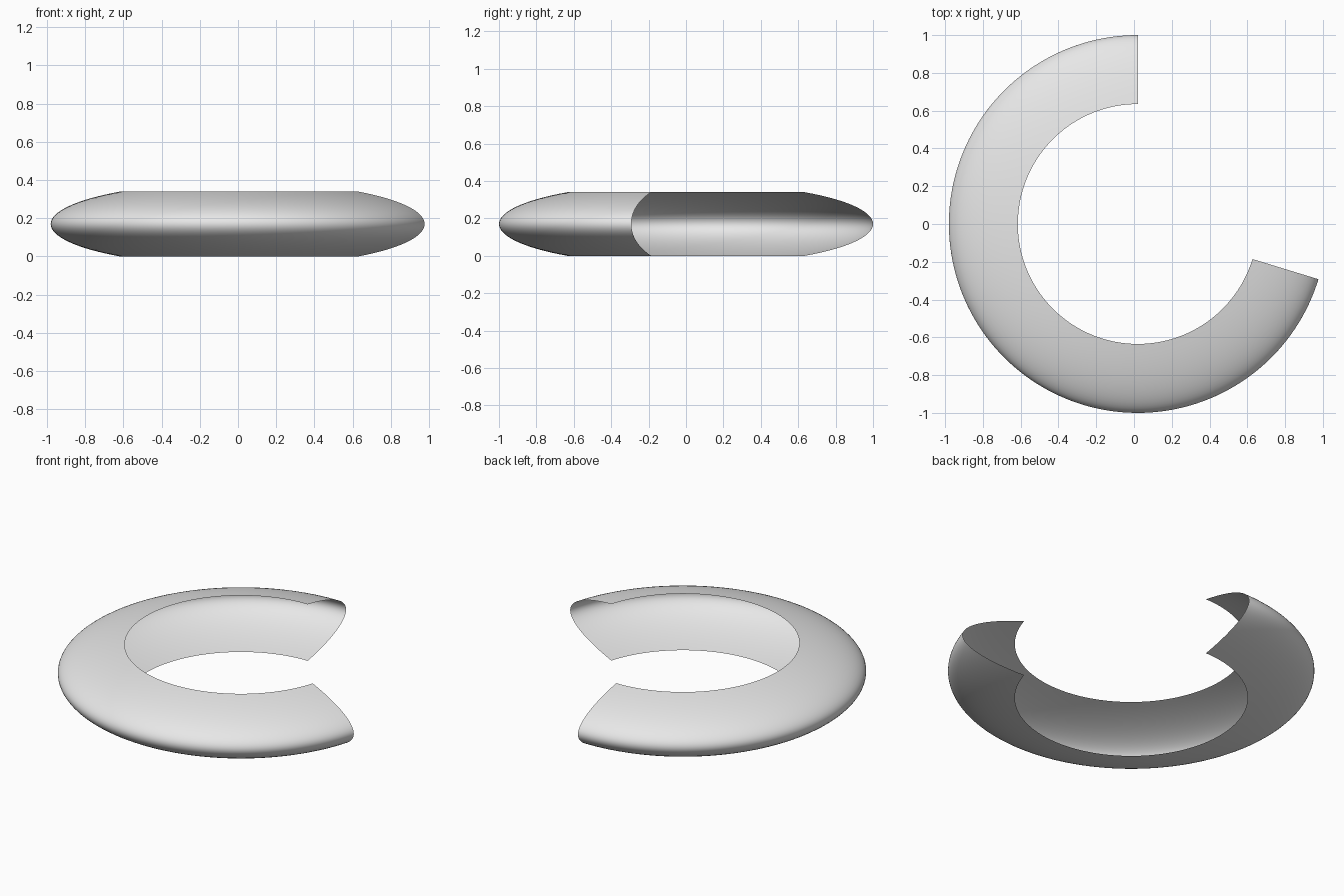
import bpy
import bmesh
from math import cos, sin, asin, radians
from mathutils import Vector

cube = bpy.data.objects.get("Cube")
if cube:
    bpy.data.objects.remove(cube, do_unlink=True)

# Dimensions of the open ring shell
OUTER, INNER = 1.0, 0.635
HALF_HEIGHT = 0.17
CENTRE_X = 0.02
START, SWEEP = radians(90), radians(253)
PROFILE_STEPS, RING_STEPS = 32, 120

# Plain grey material
grey = bpy.data.materials.new("light grey")
grey.use_nodes = True
colour = (0.8, 0.8, 0.8, 1)
grey.diffuse_color = colour
grey.node_tree.nodes["Principled BSDF"].inputs["Base Color"].default_value = colour

# Bulging profile: the rim of a flattened sphere, cut off at the inner radius
limit = asin((1 - INNER ** 2) ** 0.5)
z_scale = HALF_HEIGHT / sin(limit)
bm = bmesh.new()
profile = []
for i in range(PROFILE_STEPS + 1):
    a = limit * (2 * i / PROFILE_STEPS - 1)
    r = OUTER * cos(a)
    profile.append(bm.verts.new((CENTRE_X + r * cos(START), r * sin(START),
                                 HALF_HEIGHT + z_scale * sin(a))))
edges = [bm.edges.new(pair) for pair in zip(profile, profile[1:])]

# Sweep the profile around the ring, leaving the gap and the inside open
bmesh.ops.spin(bm, geom=profile + edges, cent=(CENTRE_X, 0, 0), axis=(0, 0, 1),
               angle=SWEEP, steps=RING_STEPS, use_duplicate=False)

# Point every face away from the ring's centre
bm.normal_update()
middle = Vector((CENTRE_X, 0, HALF_HEIGHT))
inward = [f for f in bm.faces if f.normal.dot(f.calc_center_median() - middle) < 0]
bmesh.ops.reverse_faces(bm, faces=inward)
for face in bm.faces:
    face.smooth = True

mesh = bpy.data.meshes.new("open_ring_shell")
bm.to_mesh(mesh)
bm.free()
mesh.materials.append(grey)
ring = bpy.data.objects.new("open_ring_shell", mesh)
bpy.context.collection.objects.link(ring)
